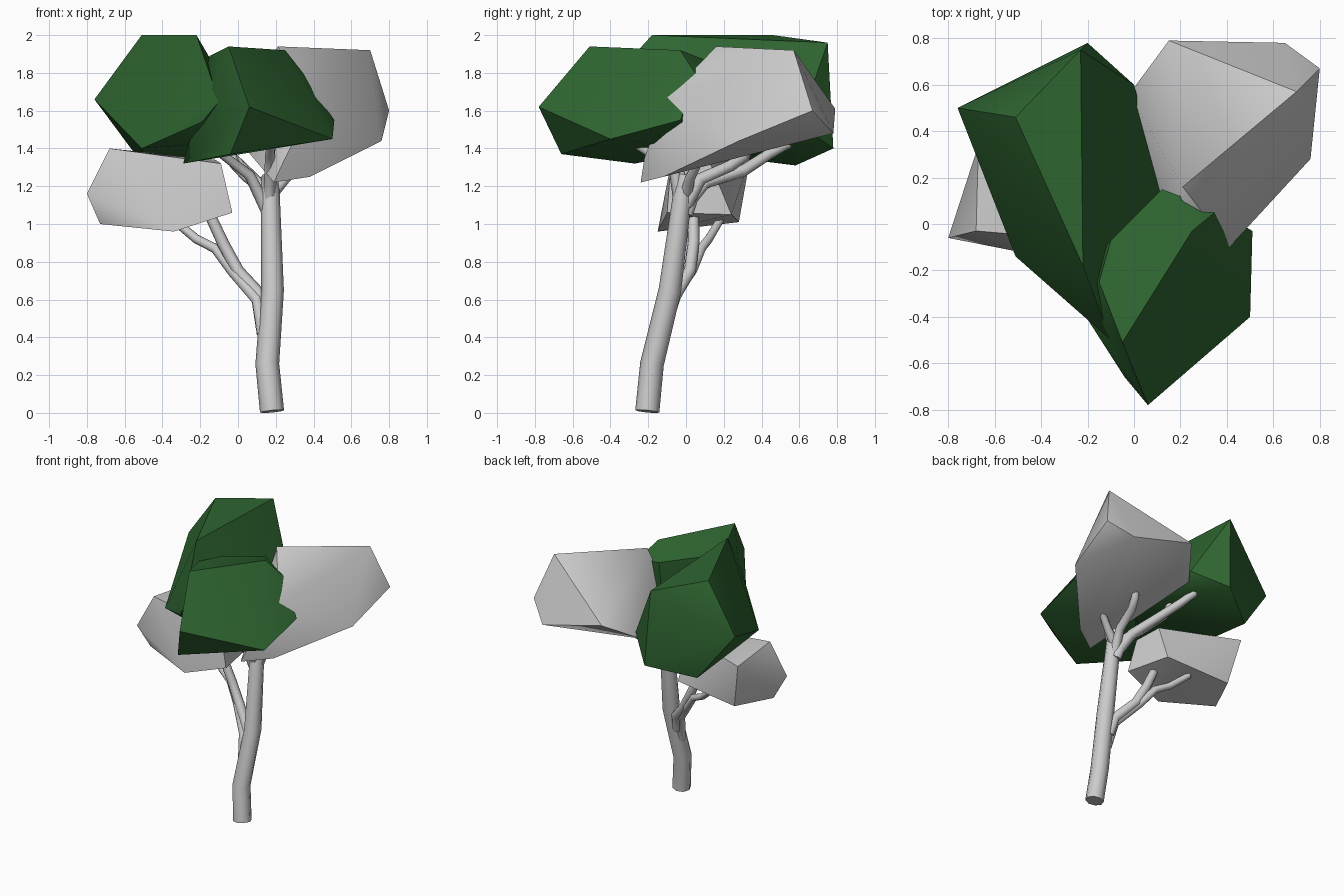
import bpy, bmesh, math

if "Cube" in bpy.data.objects:
    bpy.data.objects.remove(bpy.data.objects["Cube"])

green = bpy.data.materials.new("leaf_green")
green.diffuse_color = (0.028, 0.13, 0.03, 1)
green.use_nodes = True
green.node_tree.nodes["Principled BSDF"].inputs["Base Color"].default_value = green.diffuse_color


def activate(ob):
    bpy.ops.object.select_all(action='DESELECT')
    ob.select_set(True)
    bpy.context.view_layer.objects.active = ob


def tube(name, pts):
    """Eight-sided tapering limb along (x, y, z, radius) points."""
    cu = bpy.data.curves.new(name, 'CURVE')
    cu.dimensions = '3D'
    cu.bevel_depth = 1.0
    cu.bevel_resolution = 2
    cu.use_fill_caps = True
    sp = cu.splines.new('POLY')
    sp.points.add(len(pts) - 1)
    for p, (x, y, z, r) in zip(sp.points, pts):
        p.co = (x, y, z, 1)
        p.radius = r
    sp.use_smooth = False
    ob = bpy.data.objects.new(name, cu)
    bpy.context.collection.objects.link(ob)
    activate(ob)
    bpy.ops.object.convert(target='MESH')
    bpy.ops.object.shade_smooth_by_angle(angle=math.radians(50))


def branch(name, pts, r0, r1):
    n = len(pts) - 1
    tube(name, [(*p, r0 + (r1 - r0) * i / n) for i, p in enumerate(pts)])


def clump(name, pts, mat=None):
    """Faceted foliage: convex hull of a few corner points."""
    bm = bmesh.new()
    for p in pts:
        bm.verts.new(p)
    bmesh.ops.convex_hull(bm, input=bm.verts)
    loose = [v for v in bm.verts if not v.link_faces]
    bmesh.ops.delete(bm, geom=loose, context='VERTS')
    bmesh.ops.recalc_face_normals(bm, faces=bm.faces)
    me = bpy.data.meshes.new(name)
    bm.to_mesh(me)
    bm.free()
    if mat:
        me.materials.append(mat)
    ob = bpy.data.objects.new(name, me)
    bpy.context.collection.objects.link(ob)
    activate(ob)
    bpy.ops.object.shade_smooth_by_angle(angle=math.radians(45))


# Trunk
tube("trunk", [(.18, -.205, .008, .064), (.155, -.18, .26, .063), (.183, -.085, .65, .06),
               (.17, -.015, 1.18, .05), (.168, 0, 1.26, .042)])

# Low left limbs
branch("left_branch_upper", [(.14, -.1, .5), (.12, -.06, .62), (0, .02, .75),
                             (-.08, .04, .9), (-.14, .04, 1.03)], .038, .03)
branch("left_branch_lower", [(.13, -.13, .42), (.1, -.08, .6), (-.03, .03, .75),
                             (-.12, .08, .87), (-.22, .12, .92), (-.34, .18, 1.02)], .032, .022)
# Limbs reaching the back left crown
branch("back_branch_inner", [(.16, 0, 1.05), (.13, .05, 1.19), (.05, .17, 1.25),
                             (-.02, .3, 1.32), (-.06, .34, 1.43)], .038, .026)
branch("back_branch_outer", [(.15, 0, 1.1), (.1, .1, 1.22), (.04, .3, 1.28),
                             (-.05, .44, 1.37), (-.1, .55, 1.43)], .038, .026)
# Limbs reaching the right crown
branch("right_branch_inner", [(.17, 0, 1.1), (.19, .08, 1.24), (.22, .24, 1.31),
                              (.25, .31, 1.36), (.26, .33, 1.43)], .035, .026)
branch("right_branch_outer", [(.17, 0, 1.15), (.25, .02, 1.24), (.38, .08, 1.36)], .035, .022)
# Limbs reaching the front crown
branch("front_branch_middle", [(.165, -.02, 1.03), (.17, -.06, 1.27), (.17, -.18, 1.37),
                               (.18, -.31, 1.45)], .035, .022)
branch("front_branch_left", [(.16, -.02, 1.06), (.06, -.03, 1.26), (-.1, -.15, 1.38)], .035, .022)

# Foliage
clump("back_left_crown", [
    (-.51, .46, 2), (-.22, -.18, 2), (-.23, .75, 1.96), (-.76, .5, 1.66), (-.2, .78, 1.4),
    (-.5, .58, 1.31), (0, .6, 1.53), (-.51, -.14, 1.40), (-.1, -.5, 1.65), (-.19, -.42, 1.54),
    (-.25, -.25, 1.42), (.12, .15, 1.42)], green)
clump("front_crown", [
    (-.05, -.51, 1.94), (.25, -.03, 1.92), (.06, -.78, 1.62), (.5, -.4, 1.45), (.51, -.03, 1.55),
    (-.04, -.66, 1.37), (-.29, -.27, 1.32), (-.15, -.25, 1.89), (-.1, -.07, 1.87),
    (.12, .15, 1.85), (.36, .06, 1.78), (.1, .12, 1.4)], green)
clump("right_crown", [
    (.21, .16, 1.94), (.7, .57, 1.92), (.8, .67, 1.6), (.76, .28, 1.44), (.65, .78, 1.48),
    (.15, .79, 1.61), (-.02, .56, 1.47), (.38, -.12, 1.25), (.19, -.24, 1.22), (.25, -.22, 1.35),
    (.41, -.1, 1.67)])
clump("low_left_crown", [
    (-.8, -.06, 1.16), (-.68, -.03, 1.4), (-.73, 0, 1), (-.34, -.15, .96), (-.6, .28, 1.01),
    (-.67, .34, 1.35), (-.03, -.1, 1.06), (-.09, -.08, 1.32),
    (-.12, .12, 1.34), (-.1, .24, 1.05)])
